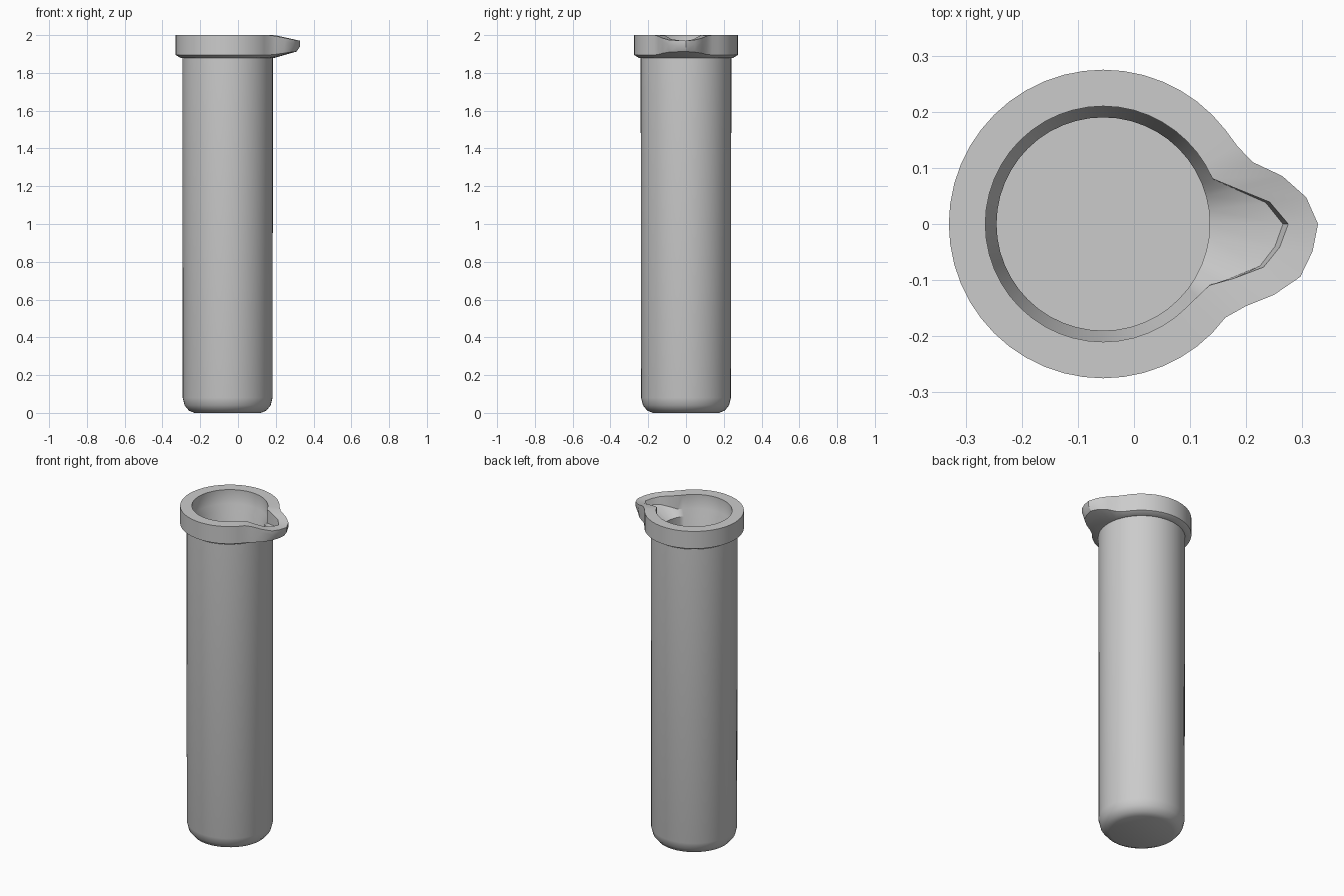
import bpy, bmesh, math

if "Cube" in bpy.data.objects:
    bpy.data.objects.remove(bpy.data.objects["Cube"])

CX = -0.055          # tube axis
N = 48               # sides
H = 2.0

# spout outlines: (angle in degrees, distance from the tube axis)
OUTER = [(-45, .275), (-34, .274), (-23, .327), (-17, .36), (-9, .375), (0, .383),
         (9.6, .36), (16, .325), (24, .28), (33, .275), (45, .275)]
INNER = [(-45, .21), (-31, .214), (-22, .255), (-13, .308), (0, .33),
         (6.5, .307), (14, .25), (22, .211), (45, .21)]


def outline(table, a):
    """Radius at angle a, straight between table points, round elsewhere."""
    for (a0, r0), (a1, r1) in zip(table, table[1:]):
        if a0 <= a <= a1:
            return r0 + (r1 - r0) * (a - a0) / (a1 - a0)
    return table[0][1]


def section(a):
    """Wall profile at angle a, from the base outside, over the rim, to the inner floor."""
    ro, ri = outline(OUTER, a), outline(INNER, a)
    t = max(0, (ro - .275) / .108)      # how far out on the spout
    s = max(0, (ri - .21) / .12)
    top = H - .03 * t
    pts = [(.175, 0), (.205, .012), (.228, .04), (.238, .08), (.24, 1.88)]   # body
    pts += [(.25, 1.88), (ro - .018 * t, 1.895 + .018 * t), (ro, top - .05 * t * .6 - .001),
            (ro, top)]                                                     # collar and lip
    pts += [(ri, H - .03 * s), (.21 + (ri - .21) * .92, 1.915 + .025 * s),
            (.19, 1.88), (.19, .05)]                                       # channel and bore
    return pts


# test tube with a flanged rim and pouring lip
bm = bmesh.new()
cols = []
for i in range(N):
    a = -180 + 360 * i / N
    c, d = math.cos(math.radians(a)), math.sin(math.radians(a))
    cols.append([bm.verts.new((CX + r * c, r * d, z)) for r, z in section(a)])
for i in range(N):
    p, q = cols[i], cols[(i + 1) % N]
    for j in range(len(p) - 1):
        bm.faces.new((p[j], q[j], q[j + 1], p[j + 1]))
bm.faces.new([c[0] for c in cols])      # base
bm.faces.new([c[-1] for c in cols])     # inner floor
bmesh.ops.recalc_face_normals(bm, faces=bm.faces)

mesh = bpy.data.meshes.new("tube_with_pouring_lip")
bm.to_mesh(mesh)
bm.free()
tube = bpy.data.objects.new("tube_with_pouring_lip", mesh)
bpy.context.collection.objects.link(tube)

grey = bpy.data.materials.new("light grey")
grey.diffuse_color = (.6, .6, .6, 1)
grey.use_nodes = True
grey.node_tree.nodes["Principled BSDF"].inputs["Base Color"].default_value = grey.diffuse_color
mesh.materials.append(grey)

bpy.context.view_layer.objects.active = tube
tube.select_set(True)
bpy.ops.object.shade_smooth_by_angle(angle=math.radians(32))
